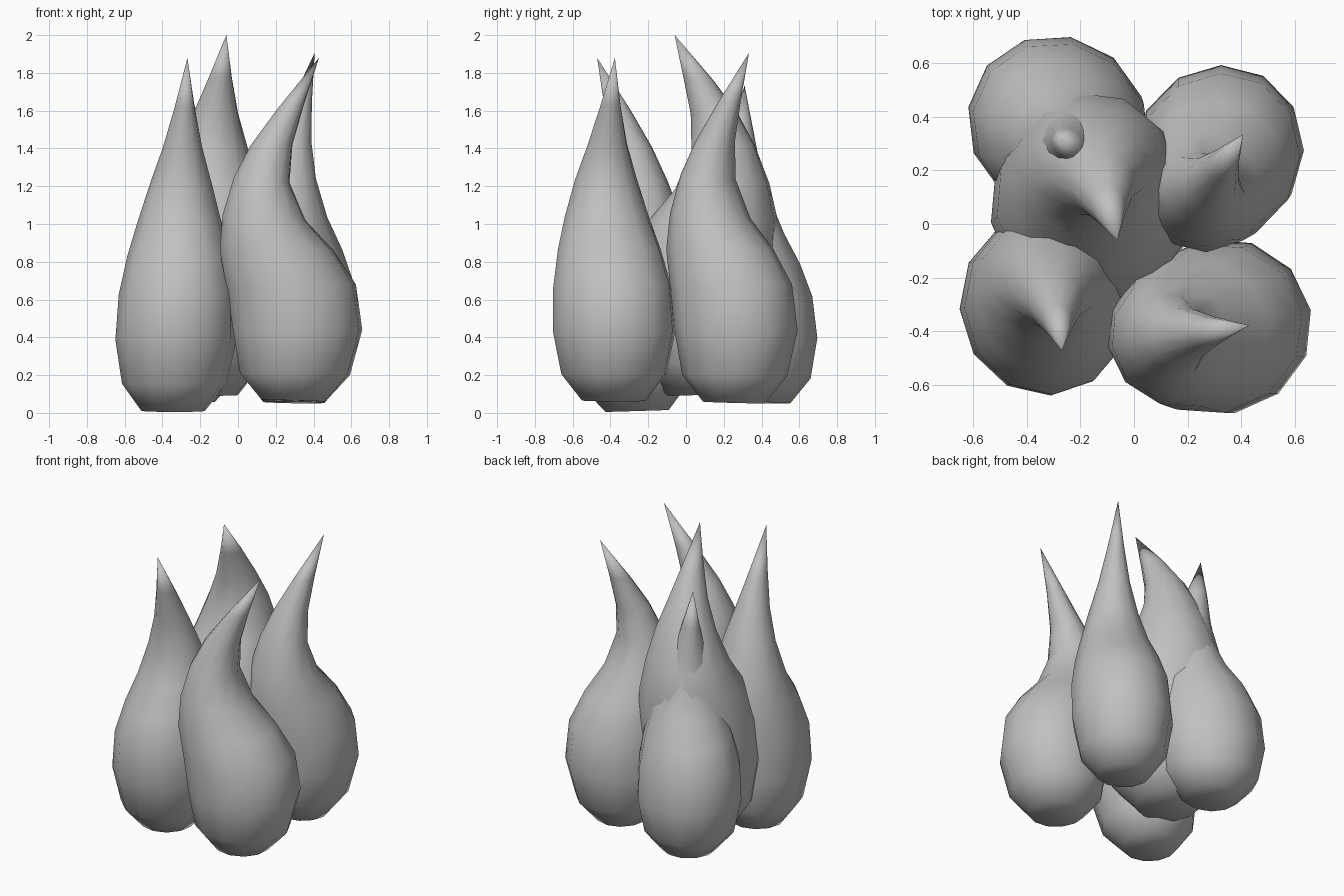
import bpy
import bmesh
from math import sin, cos, pi, radians
from mathutils import Vector

cube = bpy.data.objects.get("Cube")
if cube:
    bpy.data.objects.remove(cube, do_unlink=True)

grey = bpy.data.materials.new("soft grey")
grey.use_nodes = True
colour = (0.53, 0.53, 0.53, 1.0)
grey.diffuse_color = colour
grey.node_tree.nodes["Principled BSDF"].inputs["Base Color"].default_value = colour

SIDES = 12
# Rings in the plane of the bend: back edge (u, z), front edge (u, z), half width
RINGS = [
    (-.20, .01, .14, .00, .17),
    (-.315, .15, .27, .14, .28),
    (-.35, .36, .335, .38, .325),
    (-.385, .59, .30, .62, .315),
    (-.425, .80, .18, .80, .275),
    (-.41, .99, .03, .96, .225),
    (-.35, 1.19, -.055, 1.16, .165),
    (-.26, 1.36, -.04, 1.36, .105),
    (-.12, 1.55, .02, 1.57, .055),
]
TIP = (.10, 1.82)


def flame(name, place, angle, width, height, lean, bend=1.0, lift=0.0):
    """One bent teardrop: rings lofted to a point, turned and leaned."""
    ca, sa = cos(radians(angle)), sin(radians(angle))
    origin = Vector(place)

    def put(u, v, z):
        z = (z + lift * z * (TIP[1] - z)) * height
        u, v = u * width, v * width
        shift = z - .4
        return origin + Vector((u * ca - v * sa + lean[0] * shift,
                                u * sa + v * ca + lean[1] * shift, z))

    bm = bmesh.new()
    loops = []
    for ub, zb, uf, zf, half in RINGS:
        loop = []
        for k in range(SIDES):
            c, s = cos(2 * pi * k / SIDES), sin(2 * pi * k / SIDES)
            u = bend * (ub + uf) / 2 + c * (uf - ub) / 2
            loop.append(bm.verts.new(put(u, half * s, zb + (zf - zb) * (1 + c) / 2)))
        loops.append(loop)
    tip = bm.verts.new(put(TIP[0] * bend, 0, TIP[1]))
    bm.faces.new(reversed(loops[0]))
    for k in range(SIDES):
        n = (k + 1) % SIDES
        for low, high in zip(loops, loops[1:]):
            bm.faces.new((low[k], low[n], high[n], high[k]))
        bm.faces.new((loops[-1][k], loops[-1][n], tip))
    for face in bm.faces:
        face.smooth = True
    mesh = bpy.data.meshes.new(name)
    bm.to_mesh(mesh)
    bm.free()
    mesh.materials.append(grey)
    obj = bpy.data.objects.new(name, mesh)
    bpy.context.collection.objects.link(obj)


# Four outer flames around a taller, wider inner one
flame("front_right_flame", (-.327, -.305, .005), -87, .99, 1.03, (.038, -.072), bend=.6)
flame("front_left_flame", (.325, -.38, .06), 10, 1.01, 1.0, (.003, -.01))
flame("back_left_flame", (.32, .272, .05), 60, .96, 1.02, (.03, -.008), bend=.88)
flame("back_right_flame", (-.285, .368, .05), 140, 1.0, .925, (.03, -.06), bend=.3)
flame("inner_flame", (-.165, .06, .09), -81, 1.15, 1.05, (.06, -.027), bend=.7, lift=.1)
